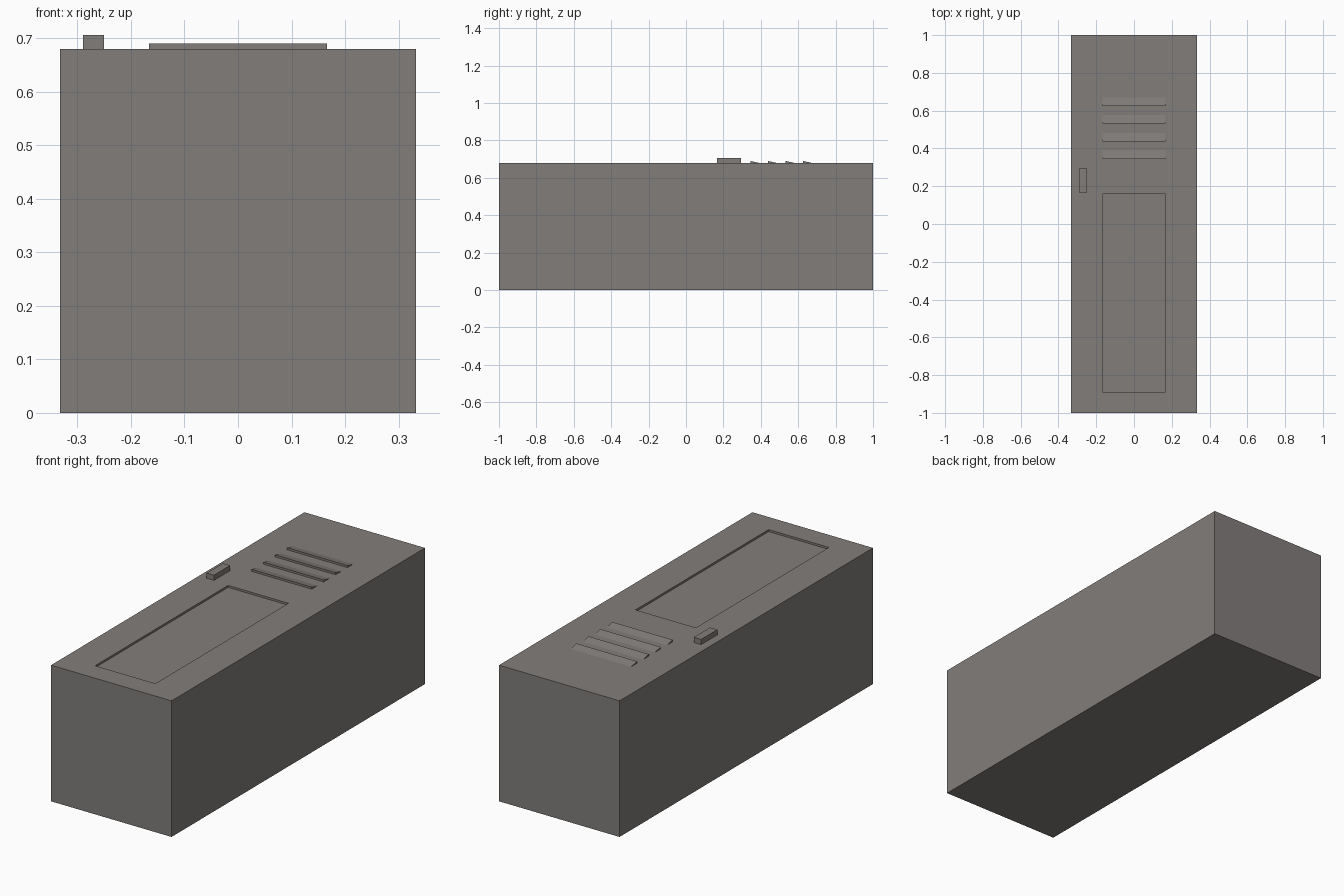
import bpy, bmesh
from mathutils import Vector

if "Cube" in bpy.data.objects:
    bpy.data.objects.remove(bpy.data.objects["Cube"])

TOP = 0.68

metal = bpy.data.materials.new("grey_metal")
metal.diffuse_color = (0.222, 0.207, 0.198, 1)
metal.use_nodes = True
metal.node_tree.nodes["Principled BSDF"].inputs["Base Color"].default_value = metal.diffuse_color


def finish(name, bm):
    bmesh.ops.recalc_face_normals(bm, faces=bm.faces)
    mesh = bpy.data.meshes.new(name)
    bm.to_mesh(mesh)
    bm.free()
    mesh.materials.append(metal)
    ob = bpy.data.objects.new(name, mesh)
    bpy.context.collection.objects.link(ob)
    return ob


def box_bm(lo, hi):
    bm = bmesh.new()
    bmesh.ops.create_cube(bm, size=1)
    lo, hi = Vector(lo), Vector(hi)
    for v in bm.verts:
        v.co = Vector([lo[i] if v.co[i] < 0 else hi[i] for i in range(3)])
    return bm


# locker body lying on its back, with a shallow recessed panel in the door
bm = box_bm((-0.333, -1, 0), (0.333, 1, TOP))
bm.normal_update()
door = max(bm.faces, key=lambda f: f.calc_center_median().z)
bmesh.ops.inset_individual(bm, faces=[door], thickness=0.1)
for v in door.verts:
    v.co = (0.1667 if v.co.x > 0 else -0.1667, 0.16 if v.co.y > 0 else -0.89, TOP)
panel = bmesh.ops.extrude_discrete_faces(bm, faces=[door])["faces"][0]
for v in panel.verts:
    v.co.z -= 0.01
finish("locker_body", bm)

# door handle
finish("handle", box_bm((-0.29, 0.167, TOP - 0.002), (-0.25, 0.295, 0.706)))

# wedge-shaped vent louvers
for i in range(4):
    y = 0.344 + i * 0.094
    bm = bmesh.new()
    profile = [(y, TOP), (y + 0.045, TOP), (y, TOP + 0.01)]
    face = bm.faces.new([bm.verts.new((-0.1667, py, pz)) for py, pz in profile])
    side = bmesh.ops.extrude_face_region(bm, geom=[face])["geom"]
    for v in side:
        if isinstance(v, bmesh.types.BMVert):
            v.co.x = 0.1667
    # drop the hidden underside lying on the door
    bm.normal_update()
    under = [f for f in bm.faces if all(abs(v.co.z - TOP) < 1e-5 for v in f.verts)]
    bmesh.ops.delete(bm, geom=under, context="FACES")
    finish(f"vent_louver_{i + 1}", bm)
